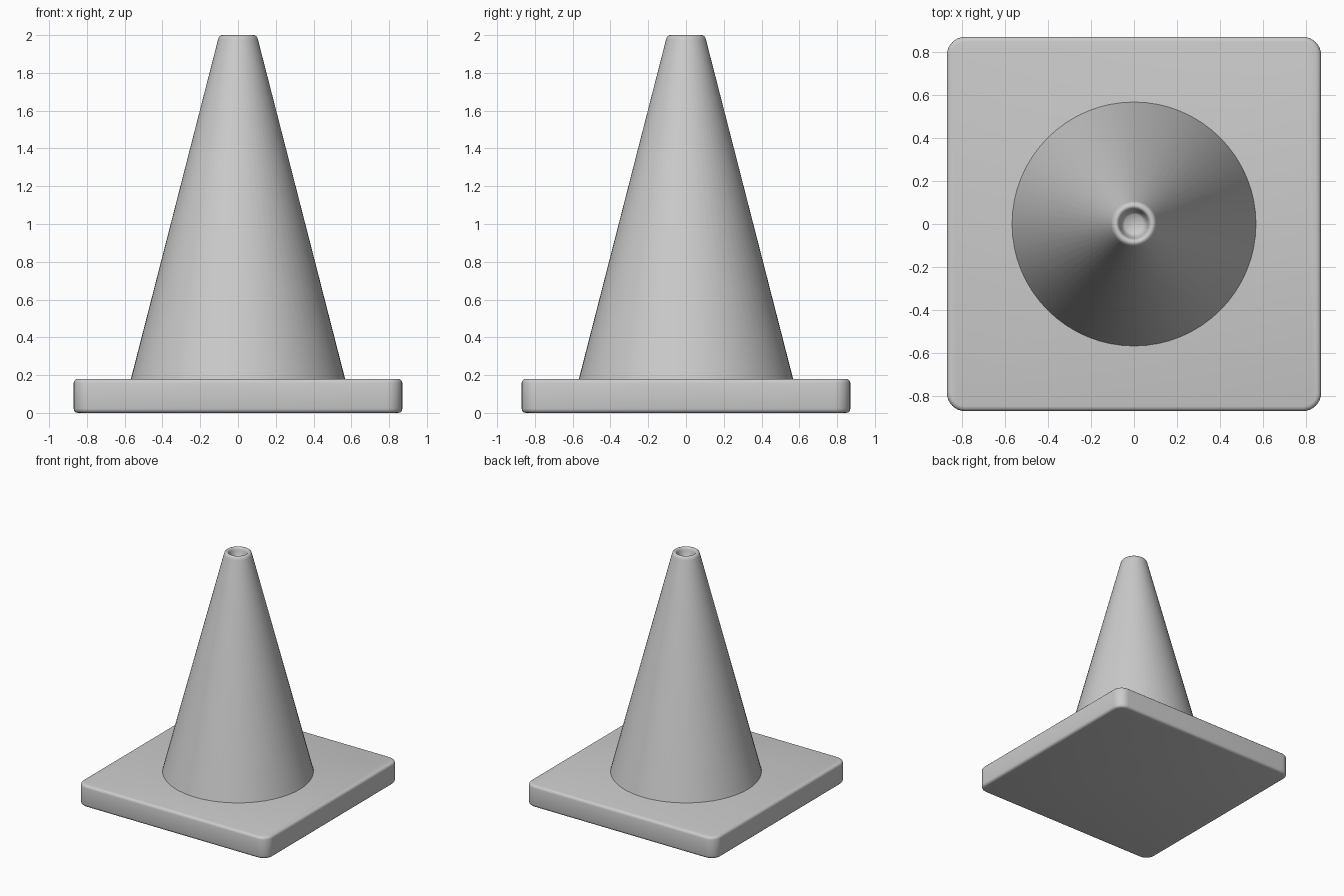
import bpy, bmesh, math

if "Cube" in bpy.data.objects:
    bpy.data.objects.remove(bpy.data.objects["Cube"])


def finish(name, bm, angle=40):
    bmesh.ops.recalc_face_normals(bm, faces=bm.faces)
    mesh = bpy.data.meshes.new(name)
    bm.to_mesh(mesh)
    bm.free()
    obj = bpy.data.objects.new(name, mesh)
    bpy.context.collection.objects.link(obj)
    bpy.ops.object.select_all(action='DESELECT')
    obj.select_set(True)
    bpy.context.view_layer.objects.active = obj
    bpy.ops.object.shade_smooth_by_angle(angle=math.radians(angle))
    return obj


# Square base slab: rounded corners, then softened top and bottom rims
HALF, THICK = 0.87, 0.18
bm = bmesh.new()
bmesh.ops.create_cube(bm, size=1)
for v in bm.verts:
    v.co = (v.co.x * 2 * HALF, v.co.y * 2 * HALF, (v.co.z + 0.5) * THICK)
upright = [e for e in bm.edges if abs(e.verts[0].co.z - e.verts[1].co.z) > 0.1]
bmesh.ops.bevel(bm, geom=upright, offset=0.085, segments=8, profile=0.5, affect='EDGES')
rims = [e for e in bm.edges if abs(e.verts[0].co.z - e.verts[1].co.z) < 1e-4]
bmesh.ops.bevel(bm, geom=rims, offset=0.022, segments=3, profile=0.5, affect='EDGES')
finish("base_slab", bm)

# Cone body: lathed profile with rounded lip and a hollow at the tip
profile = [(0.575, 0.15), (0.567, 0.18), (0.106, 1.975), (0.101, 1.990), (0.092, 1.998),
           (0.084, 2.0), (0.076, 1.997), (0.070, 1.988), (0.066, 1.97),
           (0.055, 1.925), (0.045, 1.915), (0.0, 1.91)]
bm = bmesh.new()
verts = [bm.verts.new((r, 0, z)) for r, z in profile]
edges = [bm.edges.new(pair) for pair in zip(verts, verts[1:])]
bmesh.ops.spin(bm, geom=verts + edges, cent=(0, 0, 0), axis=(0, 0, 1),
               angle=2 * math.pi, steps=64, use_merge=True)
bmesh.ops.remove_doubles(bm, verts=bm.verts, dist=1e-5)
# Close the underside, which sits inside the slab
bmesh.ops.holes_fill(bm, edges=[e for e in bm.edges if e.is_boundary], sides=0)
finish("cone_body", bm, 50)
